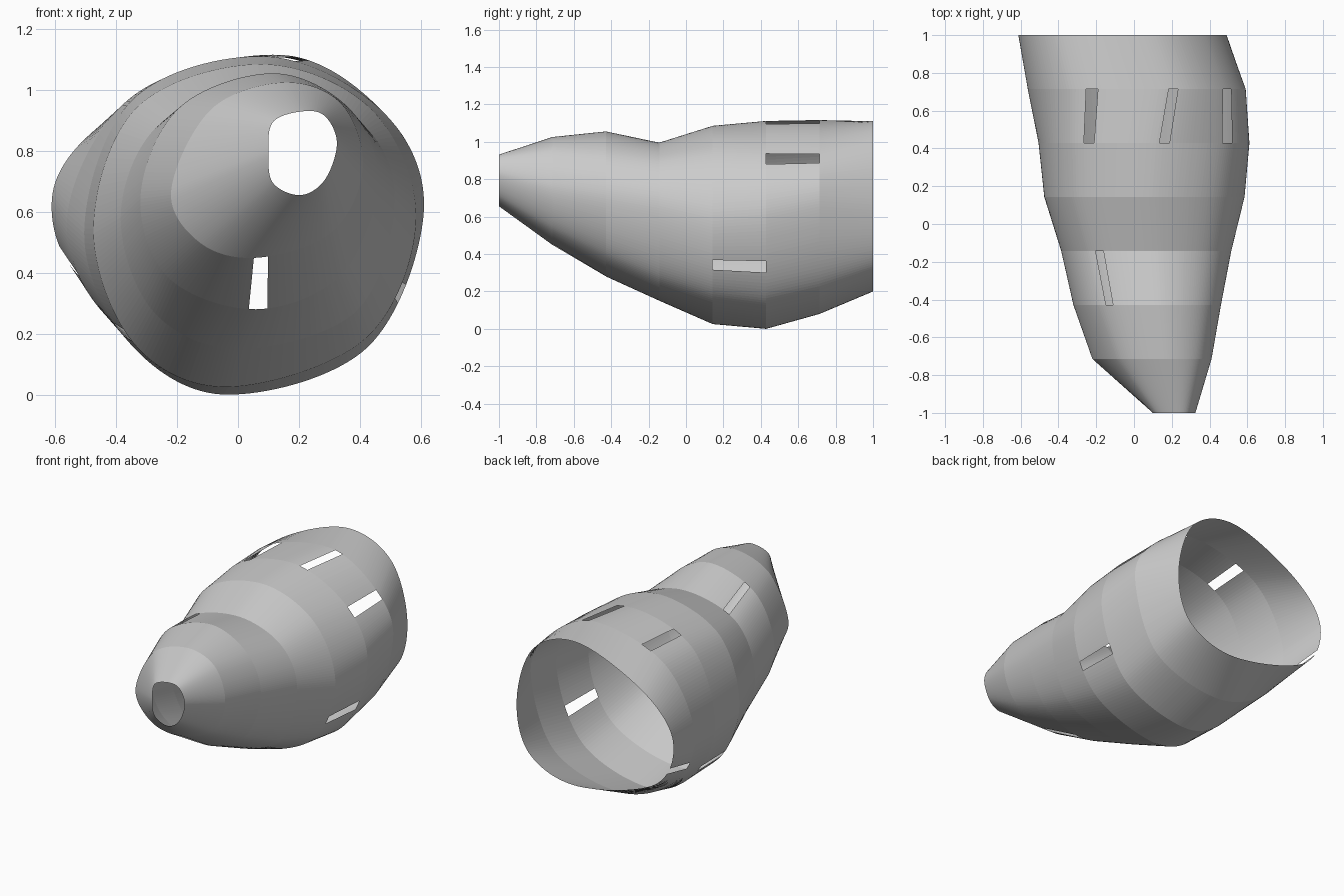
import bpy, bmesh
from mathutils import Vector

if "Cube" in bpy.data.objects:
    bpy.data.objects.remove(bpy.data.objects["Cube"])

SUB = 24          # columns between two control points
SLOT_W = 0.057

# Cross-sections front to back: eight (x, z) points each, counter-clockwise from the right side
RINGS = [
    [(.325, .83), (.285, .92), (.21, .935), (.115, .90), (.10, .80), (.115, .70), (.205, .66), (.285, .71)],
    [(.41, .75), (.34, .96), (.15, 1.03), (-.09, .94), (-.22, .67), (-.12, .50), (.07, .455), (.31, .54)],
    [(.46, .70), (.37, .94), (.12, 1.06), (-.19, .95), (-.32, .66), (-.23, .39), (.06, .285), (.34, .40)],
    [(.515, .65), (.40, .90), (.10, 1.0), (-.25, .90), (-.385, .60), (-.28, .28), (0, .155), (.39, .28)],
    [(.585, .58), (.44, .94), (.08, 1.09), (-.33, .95), (-.475, .55), (-.34, .17), (-.03, .03), (.42, .19)],
    [(.61, .60), (.48, .93), (.10, 1.115), (-.34, .98), (-.505, .55), (-.37, .19), (-.05, .005), (.42, .155)],
    [(.59, .66), (.48, .93), (.15, 1.12), (-.34, .99), (-.56, .60), (-.43, .26), (-.05, .085), (.42, .22)],
    [(.49, .64), (.37, 1.0), (.05, 1.115), (-.41, .92), (-.61, .66), (-.48, .36), (.06, .205), (.40, .32)],
]

# Slots: band index, then approximate x and z of the slot centre
SLOTS = [(1, .065, .372), (2, -.165, .98), (5, -.225, 1.06), (5, .178, 1.115),
         (5, .49, .905), (4, .545, .34), (6, -.54, .42), (4, -.40, .20)]


def smooth_loop(points):
    """Closed Catmull-Rom curve through the control points."""
    p = [Vector(q) for q in points]
    n, out = len(p), []
    for i in range(n):
        a, b, c, d = p[i - 1], p[i], p[(i + 1) % n], p[(i + 2) % n]
        for k in range(SUB):
            t = k / SUB
            out.append(0.5 * (2 * b + (c - a) * t + (2 * a - 5 * b + 4 * c - d) * t * t
                              + (3 * b - a - 3 * c + d) * t ** 3))
    return out


# Lofted open shell
bm = bmesh.new()
loops = []
for j, ring in enumerate(RINGS):
    y = -1 + 2 * j / (len(RINGS) - 1)
    loops.append([bm.verts.new((q.x, y, q.y)) for q in smooth_loop(ring)])

bands = []
for lo, hi in zip(loops, loops[1:]):
    n = len(lo)
    bands.append([bm.faces.new((lo[i], lo[(i + 1) % n], hi[(i + 1) % n], hi[i])) for i in range(n)])
bmesh.ops.recalc_face_normals(bm, faces=bm.faces[:])

# Cut the slots, each spanning one full band
doomed = set()
for band, x, z in SLOTS:
    mid = {f: f.calc_center_median() for f in bands[band]}
    y = next(iter(mid.values())).y
    near = min(mid.values(), key=lambda c: (c - Vector((x, y, z))).length)
    doomed.update(f for f, c in mid.items() if (c - near).length < SLOT_W / 2)
bmesh.ops.delete(bm, geom=list(doomed), context='FACES')

# Rest the shell on the ground
low = min(v.co.z for v in bm.verts)
bmesh.ops.translate(bm, verts=bm.verts[:], vec=(0, 0, -low))

mesh = bpy.data.meshes.new("slotted_shell")
bm.to_mesh(mesh)
bm.free()
shell = bpy.data.objects.new("slotted_shell", mesh)
bpy.context.collection.objects.link(shell)
